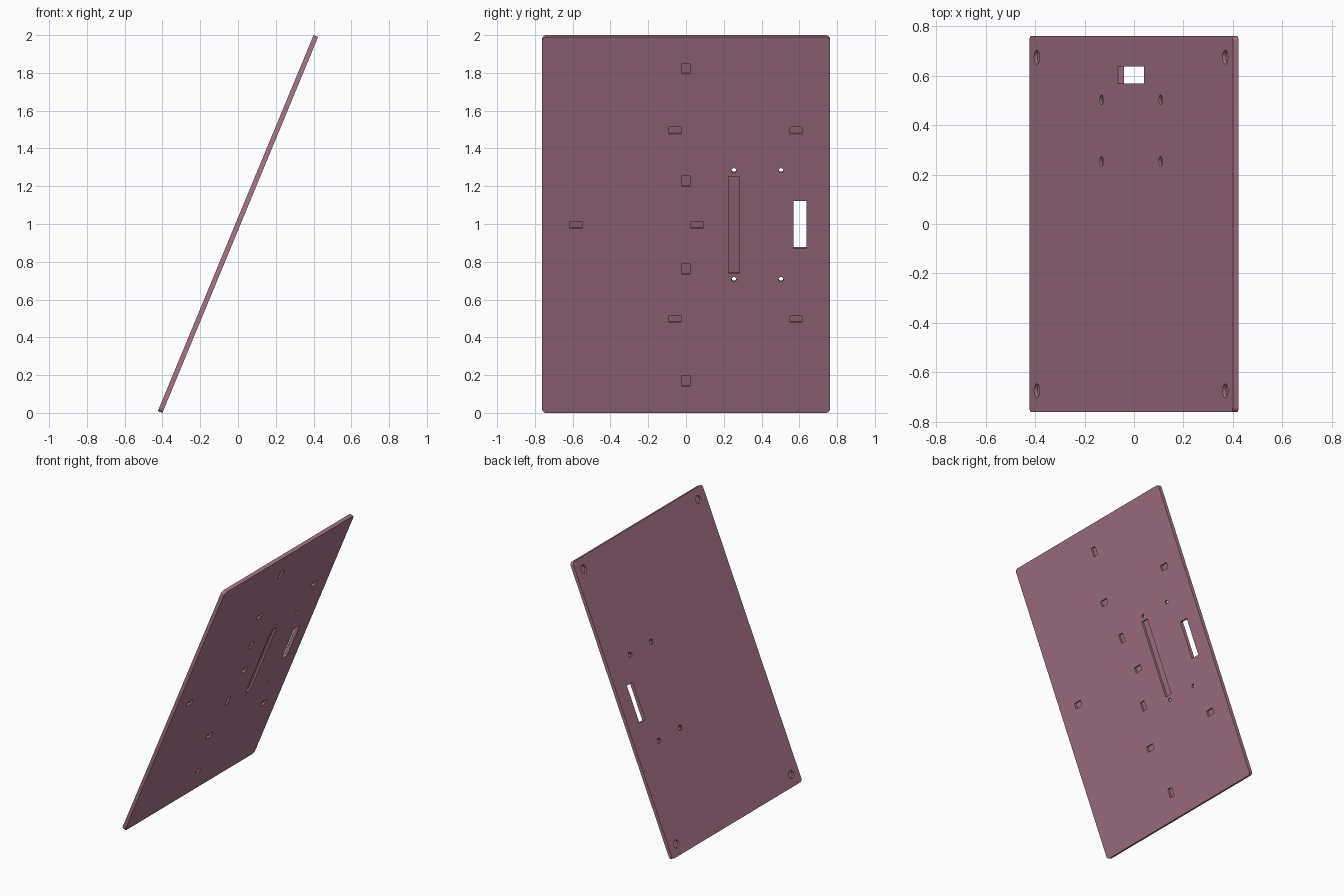
import bpy, bmesh, math
from mathutils import Matrix

if "Cube" in bpy.data.objects:
    bpy.data.objects.remove(bpy.data.objects["Cube"])

T, W, L = 0.026, 1.524, 2.154      # thickness, width, length
TILT = math.radians(22.5)
UNDER, UPPER = T / 2, -T / 2       # local x of the two large faces


def finish(bm, name):
    bmesh.ops.recalc_face_normals(bm, faces=bm.faces)
    me = bpy.data.meshes.new(name)
    bm.to_mesh(me)
    bm.free()
    ob = bpy.data.objects.new(name, me)
    bpy.context.collection.objects.link(ob)
    return ob


def box(bm, x0, x1, y, z, wy, wz):
    m = Matrix.Translation(((x0 + x1) / 2, y, z)) @ Matrix.Diagonal((x1 - x0, wy, wz, 1))
    bmesh.ops.create_cube(bm, size=1, matrix=m)


def drill(bm, x0, x1, y, z, r):
    m = Matrix.Translation(((x0 + x1) / 2, y, z)) @ Matrix.Rotation(math.pi / 2, 4, 'Y')
    bmesh.ops.create_cone(bm, cap_ends=True, segments=32, radius1=r, radius2=r,
                          depth=x1 - x0, matrix=m)


# Panel with rounded corners
bm = bmesh.new()
box(bm, UPPER, UNDER, 0, 0, W, L)
edges = [e for e in bm.edges if abs(e.verts[0].co.x - e.verts[1].co.x) > T / 2]
bmesh.ops.bevel(bm, geom=edges, offset=0.022, segments=6, profile=0.5, affect='EDGES')
panel = finish(bm, "tilted_panel")

# Recesses: slots in the underside, round bores in the upper face
rec = bmesh.new()
D = 0.016
for z in (-0.895, -0.252, 0.252, 0.895):
    box(rec, UNDER - D, UNDER + 0.02, 0, z, 0.04, 0.063)
for y, z in ((-0.058, 0.54), (0.582, 0.54), (-0.058, -0.54), (0.582, -0.54),
             (-0.582, 0), (0.058, 0)):
    box(rec, UNDER - D, UNDER + 0.02, y, z, 0.063, 0.04)
box(rec, UNDER - D, UNDER + 0.02, 0.254, 0, 0.058, 0.558)
for sz in (-1, 1):
    for sy in (-1, 1):
        drill(rec, UPPER - 0.02, UPPER + 0.014, sy * 0.675, sz * 0.997, 0.028)
    for y in (0.254, 0.503):
        drill(rec, UPPER - 0.02, UPPER + 0.01, y, sz * 0.312, 0.019)

# Through openings: hand slot and screw holes
thru = bmesh.new()
box(thru, -0.05, 0.05, 0.604, 0, 0.068, 0.272)
for sz in (-1, 1):
    for y in (0.254, 0.503):
        drill(thru, -0.05, 0.05, y, sz * 0.312, 0.013)

bpy.context.view_layer.objects.active = panel
for bm, name in ((rec, "recess_cutter"), (thru, "opening_cutter")):
    cutter = finish(bm, name)
    cutter.hide_render = True
    mod = panel.modifiers.new(name, 'BOOLEAN')
    mod.operation, mod.solver, mod.object = 'DIFFERENCE', 'EXACT', cutter
    bpy.ops.object.modifier_apply(modifier=name)
    bpy.data.objects.remove(cutter)

# Lean the panel and stand it on the ground
panel.data.transform(Matrix.Translation((0, 0, 1)) @ Matrix.Rotation(TILT, 4, 'Y'))
mat = bpy.data.materials.new("mauve")
mat.diffuse_color = (0.39, 0.18, 0.25, 1)
mat.use_nodes = True
mat.node_tree.nodes["Principled BSDF"].inputs["Base Color"].default_value = mat.diffuse_color
panel.data.materials.clear()
panel.data.materials.append(mat)
panel.select_set(True)
bpy.ops.object.shade_smooth_by_angle(angle=math.radians(30))
